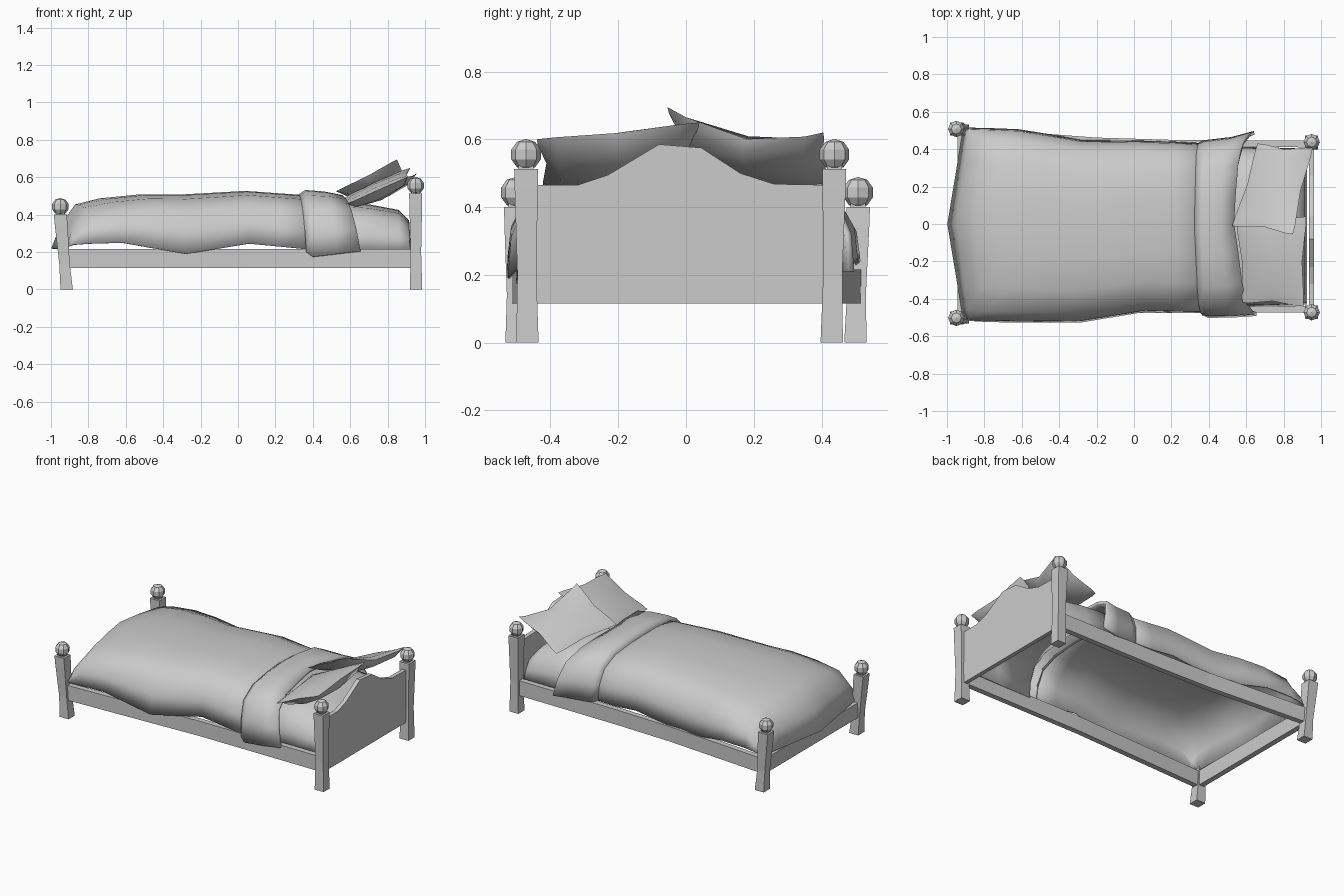
import bpy, bmesh, math
from mathutils import Vector

if "Cube" in bpy.data.objects:
    bpy.data.objects.remove(bpy.data.objects["Cube"])


def mesh(name, verts, faces, smooth=None):
    me = bpy.data.meshes.new(name)
    me.from_pydata(verts, [], faces)
    bm = bmesh.new()
    bm.from_mesh(me)
    bmesh.ops.remove_doubles(bm, verts=bm.verts, dist=0.0005)
    bmesh.ops.recalc_face_normals(bm, faces=bm.faces)
    bm.to_mesh(me)
    bm.free()
    ob = bpy.data.objects.new(name, me)
    bpy.context.collection.objects.link(ob)
    if smooth:
        bpy.ops.object.select_all(action='DESELECT')
        ob.select_set(True)
        bpy.context.view_layer.objects.active = ob
        bpy.ops.object.shade_smooth_by_angle(angle=math.radians(smooth))
    return ob


def grid_faces(nr, nc):
    return [(r * nc + c, r * nc + c + 1, (r + 1) * nc + c + 1, (r + 1) * nc + c)
            for r in range(nr - 1) for c in range(nc - 1)]


# posts: lofted square section with a faceted ball on top
def post(name, base, top, height, waist):
    levels = [(0, 0.033), (waist, 0.028), (height - 0.06, 0.034), (height, 0.035),
              (height, 0.022), (height + 0.015, 0.022)]
    verts, faces = [], []
    for z, h in levels:
        c = Vector(base).lerp(Vector(top), min(z / height, 1))
        verts += [(c.x + sx * h, c.y + sy * h, z)
                  for sx, sy in ((-1, -1), (1, -1), (1, 1), (-1, 1))]
    for i in range(len(levels) - 1):
        faces += [(i * 4 + k, i * 4 + (k + 1) % 4, i * 4 + 4 + (k + 1) % 4, i * 4 + 4 + k)
                  for k in range(4)]
    faces += [(3, 2, 1, 0), tuple(range(len(verts) - 4, len(verts)))]
    mesh(name, verts, faces)
    bpy.ops.mesh.primitive_uv_sphere_add(segments=8, ring_count=5, radius=0.046,
                                         location=(top[0], top[1], height + 0.043))
    bpy.context.object.name = name + "_ball"


post("foot_post_front", (-0.916, -0.50), (-0.95, -0.502), 0.40, 0.14)
post("foot_post_back", (-0.916, 0.50), (-0.95, 0.508), 0.40, 0.14)
post("head_post_front", (0.952, -0.468), (0.95, -0.472), 0.512, 0.2)
post("head_post_back", (0.952, 0.43), (0.95, 0.438), 0.512, 0.2)


# rails: upright planks along a plan path, thickened to one side
def rail(name, path, inward, z0=0.115, z1=0.215):
    verts, faces = [], []
    for x, y in path:
        for z, s in ((z0, 0), (z1, 0), (z1, 1), (z0, 1)):
            verts.append((x + s * inward[0], y + s * inward[1], z))
    for i in range(len(path) - 1):
        faces += [(i * 4 + k, i * 4 + (k + 1) % 4, i * 4 + 4 + (k + 1) % 4, i * 4 + 4 + k)
                  for k in range(4)]
    faces += [(3, 2, 1, 0), tuple(range(len(verts) - 4, len(verts)))]
    mesh(name, verts, faces)


rail("front_rail", [(-0.93, -0.515), (-0.35, -0.492), (0.05, -0.475), (0.94, -0.474)], (0, 0.036))
rail("back_rail", [(-0.93, 0.518), (-0.6, 0.492), (-0.2, 0.462), (0.2, 0.45), (0.94, 0.446)],
     (0, -0.036))
rail("foot_rail", [(-0.943, -0.5), (-0.943, 0.5)], (0.036, 0))

# headboard: extruded wavy profile
top = [(-0.46, 0.465), (-0.32, 0.465), (-0.23, 0.495), (-0.08, 0.585), (0.045, 0.575),
       (0.16, 0.50), (0.26, 0.468), (0.42, 0.465)]
outline = [(-0.46, 0.115)] + top + [(0.42, 0.115)]
n = len(outline)
verts = [(x, y, z) for x in (0.935, 0.962) for y, z in outline]
mesh("headboard", verts, [tuple(range(n)), tuple(range(2 * n - 1, n - 1, -1))] +
     [(k, (k + 1) % n, n + (k + 1) % n, n + k) for k in range(n)])

# cloth section: (position across, height fraction)
SECTION = [(-1, 0), (-0.98, 0.38), (-0.89, 0.73), (-0.65, 0.92), (-0.3, 0.985), (0, 1),
           (0.3, 0.985), (0.65, 0.92), (0.89, 0.73), (0.98, 0.38), (1, 0)]


# rows: x at top, x at front hem, x at back hem, y front, y back, z front, z back, z top
def cloth(name, rows, thick, by_height=True):
    verts = []
    for xt, xf, xb, yf, yb, zf, zb, zt in rows:
        for f, h in SECTION:
            z0, xe = (zf, xf) if f < 0 else (zb, xb)
            w = (1 - h) ** (0.4 if f < 0 else 0.6) if by_height else abs(f)
            verts.append((xt + (xe - xt) * w, yf + (yb - yf) * (f + 1) / 2, z0 + (zt - z0) * h))
    ob = mesh(name, verts, grid_faces(len(rows), len(SECTION)), 50)
    if sum(p.normal.z * p.area for p in ob.data.polygons) < 0:
        ob.data.flip_normals()
    m = ob.modifiers.new("thickness", 'SOLIDIFY')
    m.thickness = thick
    m.offset = -1


cloth("mattress", [
    (0.45, 0.45, 0.45, -0.445, 0.415, 0.2, 0.2, 0.475),
    (0.70, 0.70, 0.70, -0.44, 0.41, 0.2, 0.2, 0.455),
    (0.86, 0.86, 0.86, -0.435, 0.405, 0.2, 0.2, 0.425),
    (0.915, 0.915, 0.915, -0.43, 0.40, 0.2, 0.2, 0.37),
    (0.925, 0.925, 0.925, -0.43, 0.40, 0.2, 0.2, 0.21)], 0.01)

cloth("blanket", [
    (-0.998, -0.915, -0.915, -0.505, 0.505, 0.23, 0.23, 0.22),
    (-0.95, -0.88, -0.88, -0.518, 0.515, 0.24, 0.24, 0.345),
    (-0.87, -0.80, -0.80, -0.524, 0.514, 0.245, 0.25, 0.455),
    (-0.74, -0.62, -0.62, -0.527, 0.507, 0.25, 0.25, 0.487),
    (-0.52, -0.45, -0.45, -0.528, 0.48, 0.22, 0.22, 0.509),
    (-0.28, -0.28, -0.28, -0.526, 0.45, 0.19, 0.20, 0.509),
    (0.04, 0.06, 0.06, -0.47, 0.445, 0.245, 0.245, 0.527),
    (0.22, 0.22, 0.22, -0.475, 0.44, 0.23, 0.23, 0.514),
    (0.42, 0.42, 0.42, -0.478, 0.43, 0.21, 0.23, 0.50)], 0.008, False)

cloth("folded_sheet", [
    (0.32, 0.365, 0.35, -0.488, 0.438, 0.20, 0.23, 0.505),
    (0.36, 0.40, 0.39, -0.502, 0.45, 0.175, 0.215, 0.532),
    (0.46, 0.53, 0.52, -0.50, 0.465, 0.19, 0.21, 0.524),
    (0.535, 0.655, 0.64, -0.492, 0.497, 0.205, 0.21, 0.509)], 0.02)


# pillows: bilinear cushion with a thick middle and a bevelled rim;
# sink lowers the middle of the upper edge
def pillow(name, corners, puff, sag, sink=0.0):
    a, b, c, d = map(Vector, corners)
    normal = (b - a).cross(d - a).normalized()
    if normal.z < 0:
        normal.negate()
    N, steps = 5, (0, 0.12, 0.5, 0.88, 1)
    mid = (a + b + c + d) / 4
    verts = []
    for side in (puff, -sag):
        for u in steps:
            for v in steps:
                e = (4 * u * (1 - u)) * (4 * v * (1 - v))
                p = a.lerp(b, u).lerp(d.lerp(c, u), v)
                if e == 0 and (u == 0.5 or v == 0.5):
                    p = p.lerp(mid, 0.08)
                p.z -= sink * u * 4 * v * (1 - v)
                verts.append(p + normal * side * e ** 0.4)
    faces = grid_faces(N, N)
    faces += [tuple(k + N * N for k in reversed(f)) for f in faces]
    mesh(name, verts, faces, 50)


pillow("front_pillow", [(0.58, -0.42, 0.455), (0.905, -0.44, 0.60),
                        (0.92, 0.04, 0.65), (0.55, 0.0, 0.48)], 0.02, 0.075)
pillow("back_pillow", [(0.66, 0.43, 0.46), (0.955, 0.405, 0.62),
                       (0.85, -0.055, 0.695), (0.525, -0.01, 0.525)], 0.025, 0.06, 0.05)
